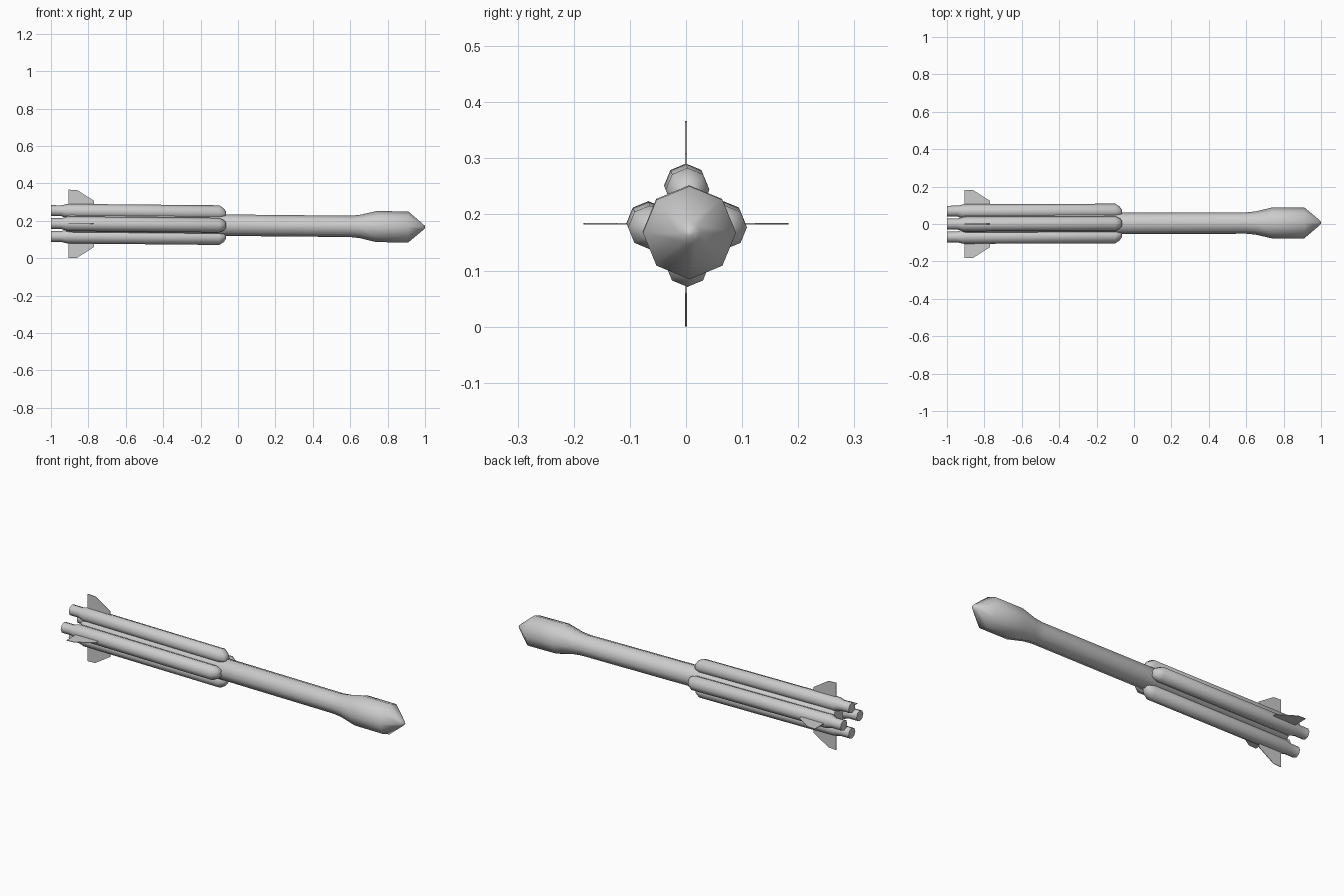
import bpy, bmesh, math
from mathutils import Vector

cube = bpy.data.objects.get("Cube")
if cube:
    bpy.data.objects.remove(cube)

grey = bpy.data.materials.new("light_grey")
grey.use_nodes = True
grey.diffuse_color = (0.6, 0.6, 0.6, 1)
grey.node_tree.nodes["Principled BSDF"].inputs["Base Color"].default_value = (0.6, 0.6, 0.6, 1)

SIDES = 8
QUARTERS = {"left": 0, "top": 1, "right": 2, "bottom": 3}


def axis_point(x):
    """Slightly sloping centre line of the rocket."""
    return Vector((x, 0.003 + 0.0035 * x, 0.176 - 0.0095 * x))


def outward(quarter):
    a = quarter * math.pi / 2
    return Vector((0, -math.cos(a), math.sin(a)))


def finish(name, bm, smooth):
    bmesh.ops.recalc_face_normals(bm, faces=bm.faces)
    mesh = bpy.data.meshes.new(name)
    bm.to_mesh(mesh)
    bm.free()
    mesh.materials.append(grey)
    obj = bpy.data.objects.new(name, mesh)
    bpy.context.collection.objects.link(obj)
    if smooth:
        bpy.ops.object.select_all(action="DESELECT")
        obj.select_set(True)
        bpy.context.view_layer.objects.active = obj
        bpy.ops.object.shade_smooth_by_angle(angle=math.radians(60))
    return obj


def tube(name, profile, direction=Vector((0, 0, 0))):
    """Eight-sided body from (x, radius, offset) rings with capped ends."""
    bm = bmesh.new()
    rings = []
    for x, radius, offset in profile:
        centre = axis_point(x) + direction * offset
        rings.append([bm.verts.new(centre + Vector((0, math.cos(a), math.sin(a))) * radius)
                      for a in (i * math.tau / SIDES for i in range(SIDES))])
    for a, b in zip(rings, rings[1:]):
        for i in range(SIDES):
            j = (i + 1) % SIDES
            bm.faces.new((a[i], a[j], b[j], b[i]))
    bm.faces.new(rings[0])
    bm.faces.new(rings[-1])
    return finish(name, bm, True)


def fin(name, direction):
    """Thin clipped fin, swept at its leading edge."""
    outline = [(-0.905, 0.08), (-0.905, 0.183), (-0.86, 0.181), (-0.77, 0.124), (-0.77, 0.08)]
    side = direction.cross(Vector((1, 0, 0))) * 0.0015
    bm = bmesh.new()
    sheets = [[bm.verts.new(Vector((x, 0, 0.1835)) + direction * r + side * s)
               for x, r in outline] for s in (-1, 1)]
    for sheet in sheets:
        bm.faces.new(sheet)
    for i in range(len(outline)):
        j = (i + 1) % len(outline)
        bm.faces.new((sheets[0][i], sheets[0][j], sheets[1][j], sheets[1][i]))
    return finish(name, bm, False)


# Core stage with bulging payload fairing and pointed nose
tube("core_and_fairing", [(-0.92, 0.05, 0), (-0.9, 0.058, 0), (0.6, 0.057, 0), (0.65, 0.062, 0),
                          (0.74, 0.083, 0), (0.91, 0.083, 0), (0.985, 0.02, 0), (1.0, 0.006, 0)])

# Four strap-on boosters, each with an exhaust nozzle and a fin
for label, quarter in QUARTERS.items():
    d = outward(quarter)
    tube(label + "_booster", [(-1.0, 0.029, 0.069), (-0.945, 0.029, 0.069), (-0.91, 0.039, 0.067),
                              (-0.1, 0.039, 0.067), (-0.075, 0.027, 0.062), (-0.065, 0.016, 0.058)], d)
    fin(label + "_fin", d)
